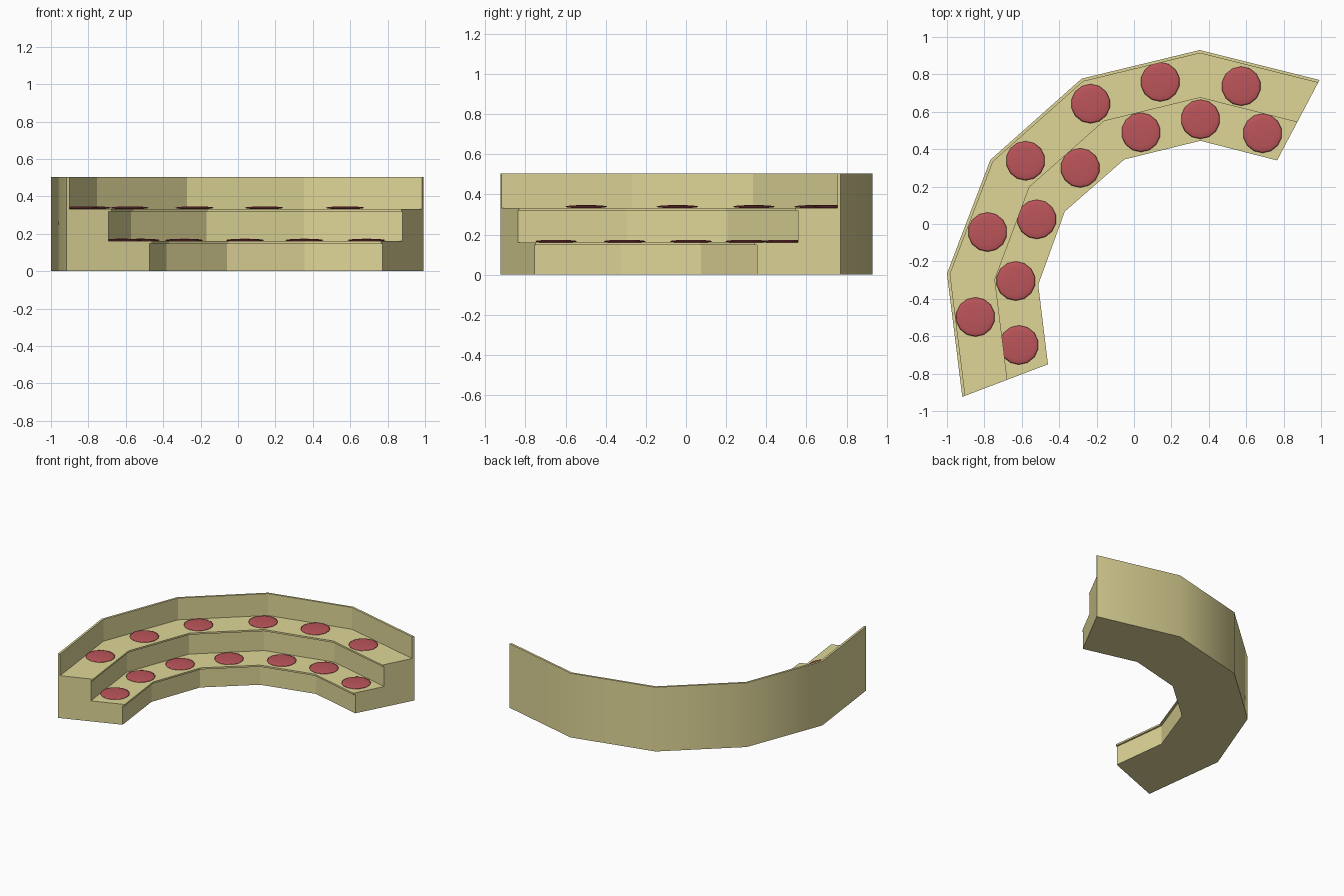
import bpy, bmesh
from math import radians
from mathutils import Vector

if "Cube" in bpy.data.objects:
    bpy.data.objects.remove(bpy.data.objects["Cube"])

# Plan of the curved stand: inner and outer edges, end to end
INNER = [(-.46, -.75), (-.512, -.325), (-.37, .067), (-.052, .345), (.355, .445), (.765, .34)]
OUTER = [(-.918, -.924), (-1.0, -.265), (-.768, .343), (-.28, .777), (.352, .93), (.992, .77)]


def material(name, color):
    m = bpy.data.materials.new(name)
    m.diffuse_color = (*color, 1)
    m.use_nodes = True
    m.node_tree.nodes["Principled BSDF"].inputs["Base Color"].default_value = m.diffuse_color
    return m


WOOD = material("pale_yellow", (.74, .67, .31))
RED = material("red", (.50, .09, .10))


def edge(t):
    # Line running along the stand, t = 0 at the inner edge, 1 at the outer edge
    return [Vector(a).lerp(Vector(b), t) for a, b in zip(INNER, OUTER)]


def band(name, t0, t1, z0, z1, smooth_back=False):
    # Solid strip following the plan between two offsets and two heights
    bm = bmesh.new()
    rows = [[bm.verts.new((p.x, p.y, z)) for p in edge(t)]
            for t, z in ((t0, z0), (t1, z0), (t1, z1), (t0, z1))]
    for k in range(4):
        a, b = rows[k], rows[(k + 1) % 4]
        for i in range(len(a) - 1):
            f = bm.faces.new((a[i], a[i + 1], b[i + 1], b[i]))
            f.smooth = smooth_back and k == 1
    bm.faces.new([r[0] for r in rows])
    bm.faces.new([r[-1] for r in rows])
    bmesh.ops.recalc_face_normals(bm, faces=bm.faces)
    for e in bm.edges:
        e.smooth = all(f.smooth for f in e.link_faces)
    me = bpy.data.meshes.new(name)
    bm.to_mesh(me)
    bm.free()
    me.materials.append(WOOD)
    ob = bpy.data.objects.new(name, me)
    bpy.context.collection.objects.link(ob)


# Two steps, each with a slightly overhanging top board
MID, WALL = .475, .965
band("lower_step", .03, WALL, 0, .148)
band("lower_board", 0, WALL, .148, .161)
band("upper_step", MID + .03, WALL, .161, .32)
band("upper_board", MID, WALL, .32, .333)

# Tall back wall, smooth on the outside
band("back_wall", WALL, 1, 0, .504, smooth_back=True)

# Flattened round cushions on both levels
LOWER = [(-.615, -.647), (-.632, -.305), (-.52, .025), (-.288, .30),
         (.037, .49), (.355, .56), (.687, .485)]
UPPER = [(-.848, -.497), (-.783, -.043), (-.58, .338), (-.232, .643), (.14, .76), (.573, .737)]
for level, spots, z in (("lower", LOWER, .166), ("upper", UPPER, .339)):
    for i, (x, y) in enumerate(spots):
        bpy.ops.mesh.primitive_uv_sphere_add(segments=14, ring_count=8, radius=1,
                                             location=(x, y, z))
        ob = bpy.context.object
        ob.name = f"{level}_cushion_{i + 1}"
        ob.scale = (.105, .105, .008)
        bpy.ops.object.transform_apply(location=False, rotation=False, scale=True)
        bpy.ops.object.shade_smooth()
        ob.data.materials.append(RED)
